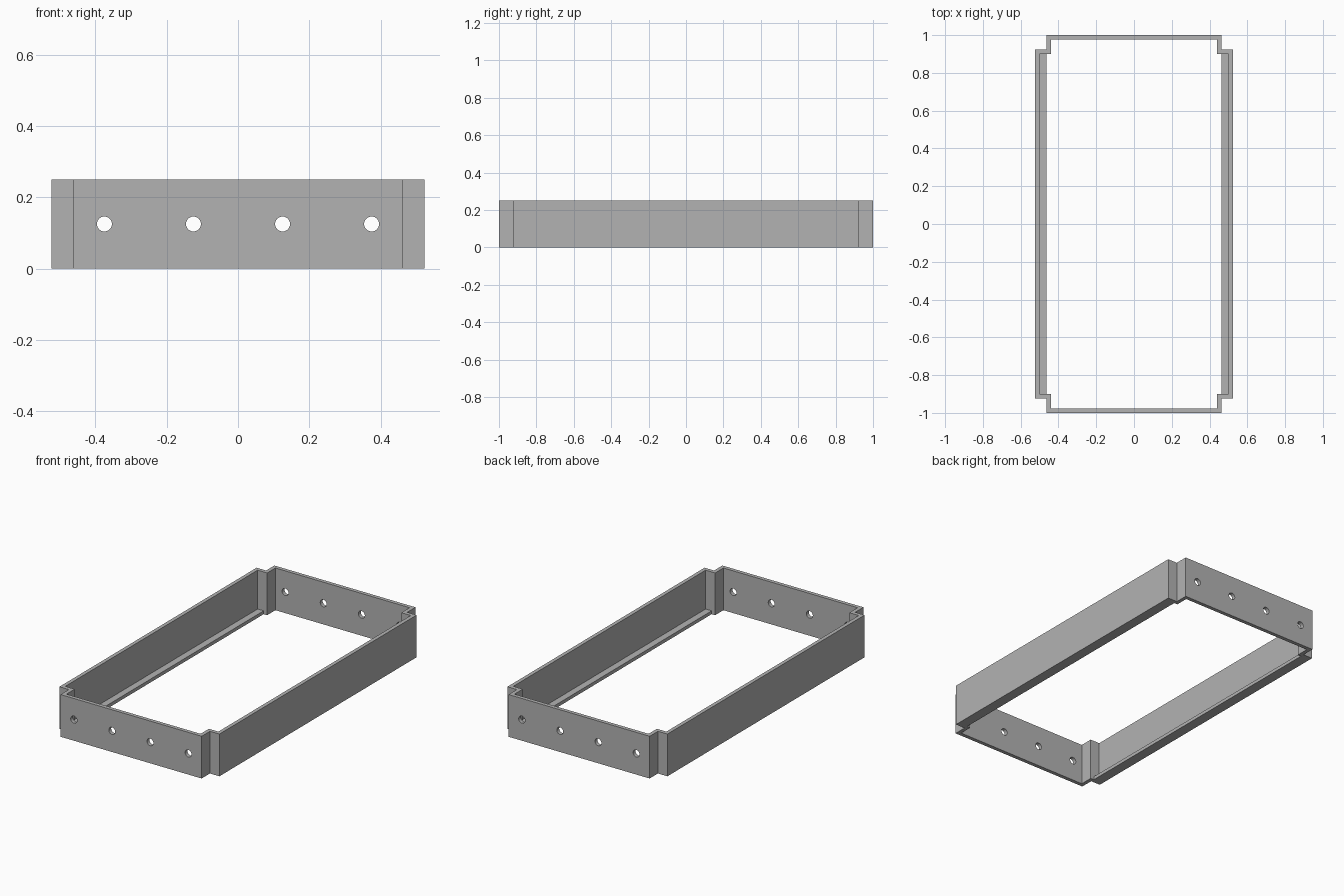
import bpy
import bmesh
from math import pi
from mathutils import Matrix

if "Cube" in bpy.data.objects:
    bpy.data.objects.remove(bpy.data.objects["Cube"], do_unlink=True)

HEIGHT = 0.25
WALL = 0.0225
HALF_X, HALF_Y = 0.524, 1.0        # outer extents
NOTCH_X, NOTCH_Y = 0.462, 0.9225   # inset corners
LEDGE_HEIGHT = 0.02

grey = bpy.data.materials.new("plain grey")
grey.use_nodes = True
grey.diffuse_color = (0.45, 0.45, 0.45, 1)
grey.node_tree.nodes["Principled BSDF"].inputs["Base Color"].default_value = grey.diffuse_color


def make_object(name, bm):
    bmesh.ops.recalc_face_normals(bm, faces=bm.faces)
    mesh = bpy.data.meshes.new(name)
    bm.to_mesh(mesh)
    bm.free()
    mesh.materials.append(grey)
    obj = bpy.data.objects.new(name, mesh)
    bpy.context.collection.objects.link(obj)
    return obj


def notched_outline(inset):
    """Rectangle with square-cut corners, moved inward by the inset."""
    hx, hy, nx, ny = (v - inset for v in (HALF_X, HALF_Y, NOTCH_X, NOTCH_Y))
    quarter = [(hx, ny), (nx, ny), (nx, hy)]
    right = quarter + [(-x, y) for x, y in reversed(quarter)]
    return right + [(-x, -y) for x, y in right]


# Frame wall: a closed ring between the outer and inner outlines
bm = bmesh.new()
rings = [[bm.verts.new((x, y, z)) for x, y in notched_outline(inset)]
         for inset, z in ((0, 0), (0, HEIGHT), (WALL, HEIGHT), (WALL, 0))]
count = len(rings[0])
for k, ring in enumerate(rings):
    following = rings[(k + 1) % len(rings)]
    for i in range(count):
        j = (i + 1) % count
        bm.faces.new((ring[i], ring[j], following[j], following[i]))
frame = make_object("frame_wall", bm)

# Four screw holes through each end wall
bm = bmesh.new()
for i in range(4):
    place = Matrix.Translation((-0.375 + i * 0.25, 0, HEIGHT / 2)) @ Matrix.Rotation(pi / 2, 4, "X")
    bmesh.ops.create_cone(bm, cap_ends=True, segments=32, radius1=0.021,
                          radius2=0.021, depth=2.2, matrix=place)
cutter = make_object("hole_cutter", bm)
cutter.hide_render = True
cut = frame.modifiers.new("screw holes", "BOOLEAN")
cut.operation = "DIFFERENCE"
cut.solver = "EXACT"
cut.object = cutter
bpy.context.view_layer.objects.active = frame
bpy.ops.object.modifier_apply(modifier=cut.name)
bpy.data.objects.remove(cutter, do_unlink=True)

# Bottom ledges along the inside of the long walls
ledge_width = HALF_X - WALL - NOTCH_X
for name, side in (("left_ledge", 1), ("right_ledge", -1)):
    bm = bmesh.new()
    place = Matrix.Translation((side * (NOTCH_X + ledge_width / 2), 0, LEDGE_HEIGHT / 2))
    size = Matrix.Diagonal((ledge_width, 2 * (NOTCH_Y - WALL), LEDGE_HEIGHT, 1))
    bmesh.ops.create_cube(bm, size=1, matrix=place @ size)
    make_object(name, bm)
